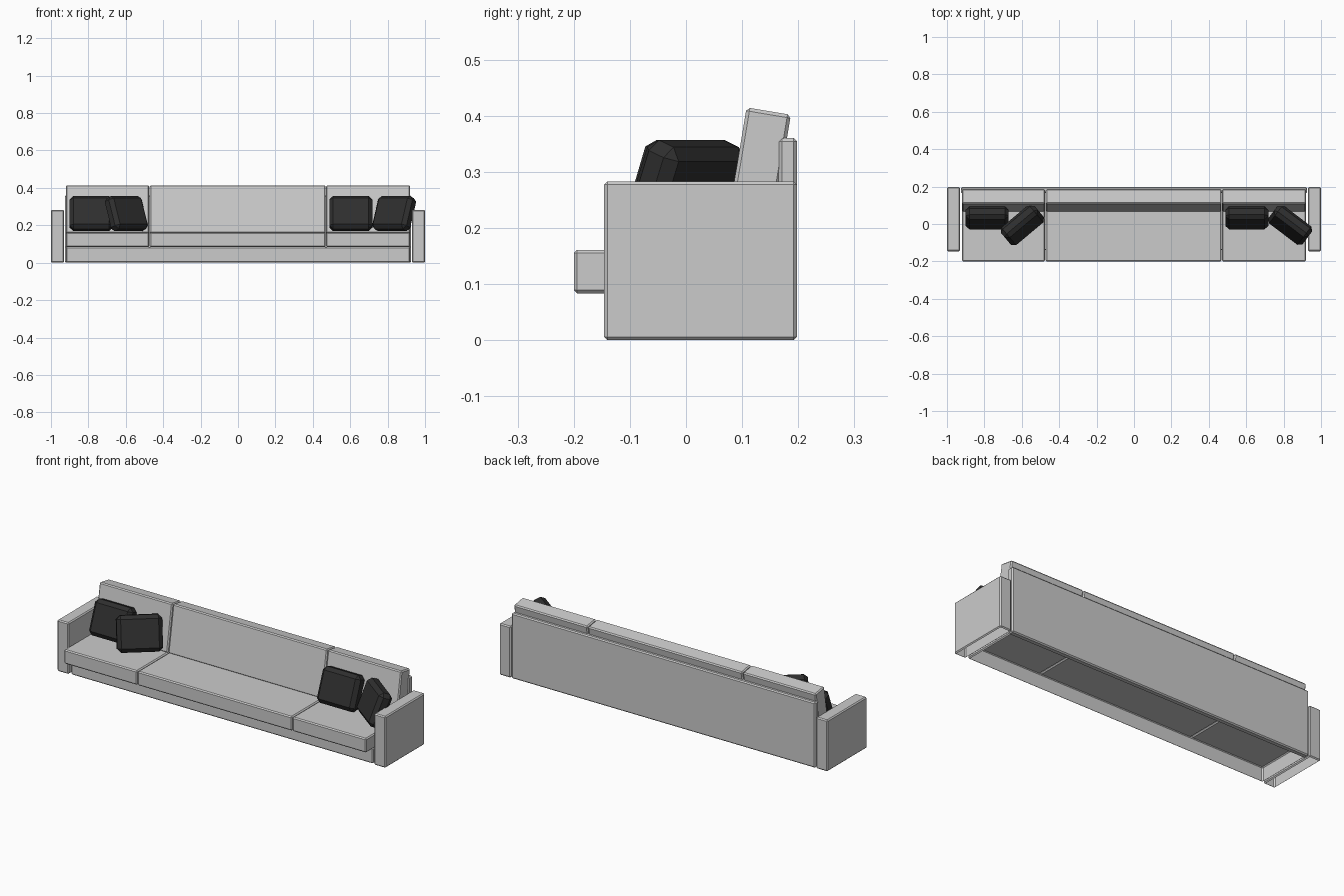
import bpy
import bmesh
from math import radians
from mathutils import Matrix, Vector

cube = bpy.data.objects.get("Cube")
if cube:
    bpy.data.objects.remove(cube, do_unlink=True)


def material(name, value):
    mat = bpy.data.materials.new(name)
    mat.use_nodes = True
    colour = (value, value, value, 1)
    mat.diffuse_color = colour
    mat.node_tree.nodes["Principled BSDF"].inputs["Base Color"].default_value = colour
    return mat


fabric = material("light grey fabric", 0.6)
dark = material("charcoal fabric", 0.028)


def block(name, size, centre, mat, bevel=0.006, lean=0, turn=0, open_z=()):
    """Chamfered box; open_z lists the vertical directions left uncovered."""
    bm = bmesh.new()
    bmesh.ops.create_cube(bm, size=1)
    bmesh.ops.scale(bm, vec=Vector(size), verts=bm.verts)
    bmesh.ops.bevel(bm, geom=bm.edges[:], offset=bevel, segments=1, affect='EDGES')
    bm.normal_update()
    bare = [f for f in bm.faces if any(f.normal.z * d > 0.99 for d in open_z)]
    bmesh.ops.delete(bm, geom=bare, context='FACES')
    mesh = bpy.data.meshes.new(name)
    bm.to_mesh(mesh)
    bm.free()
    mesh.materials.append(mat)
    obj = bpy.data.objects.new(name, mesh)
    obj.matrix_world = (Matrix.Translation(centre)
                        @ Matrix.Rotation(radians(turn), 4, 'Z')
                        @ Matrix.Rotation(radians(-lean), 4, 'X'))
    bpy.context.collection.objects.link(obj)
    return obj


# Arms, hollow underneath
for side, sx in (("left", 1), ("right", -1)):
    block(side + "_arm", (0.07, 0.344, 0.283), (sx * 0.965, 0.026, 0.1415),
          fabric, open_z=(-1,))

# Base frame, open below the seat, and the tall back panel
block("base_frame", (1.84, 0.32, 0.085), (0, 0.02, 0.0425), fabric, open_z=(-1, 1))
block("back_panel", (1.85, 0.033, 0.36), (0, 0.1815, 0.18), fabric)

# Seat and back cushions in three sections
sections = (("right", -0.92, -0.475), ("middle", -0.472, 0.468), ("left", 0.471, 0.92))
for side, x0, x1 in sections:
    width, mid = x1 - x0, (x0 + x1) / 2
    block(side + "_seat_cushion", (width, 0.365, 0.078), (mid, -0.0175, 0.122), fabric)
    block(side + "_back_cushion", (width, 0.08, 0.26), (mid, 0.126, 0.28), fabric, lean=9.5)

# Loose pillows, one flat against the back and one turned at each end
pillows = (("right_rear", -0.785, 0.033, 0), ("right_front", -0.597, -0.005, 40),
           ("left_rear", 0.603, 0.033, 0), ("left_front", 0.835, -0.005, -37))
for place, x, y, turn in pillows:
    block(place + "_pillow", (0.23, 0.075, 0.188), (x, y, 0.2625), dark,
          bevel=0.02, lean=21, turn=turn)
